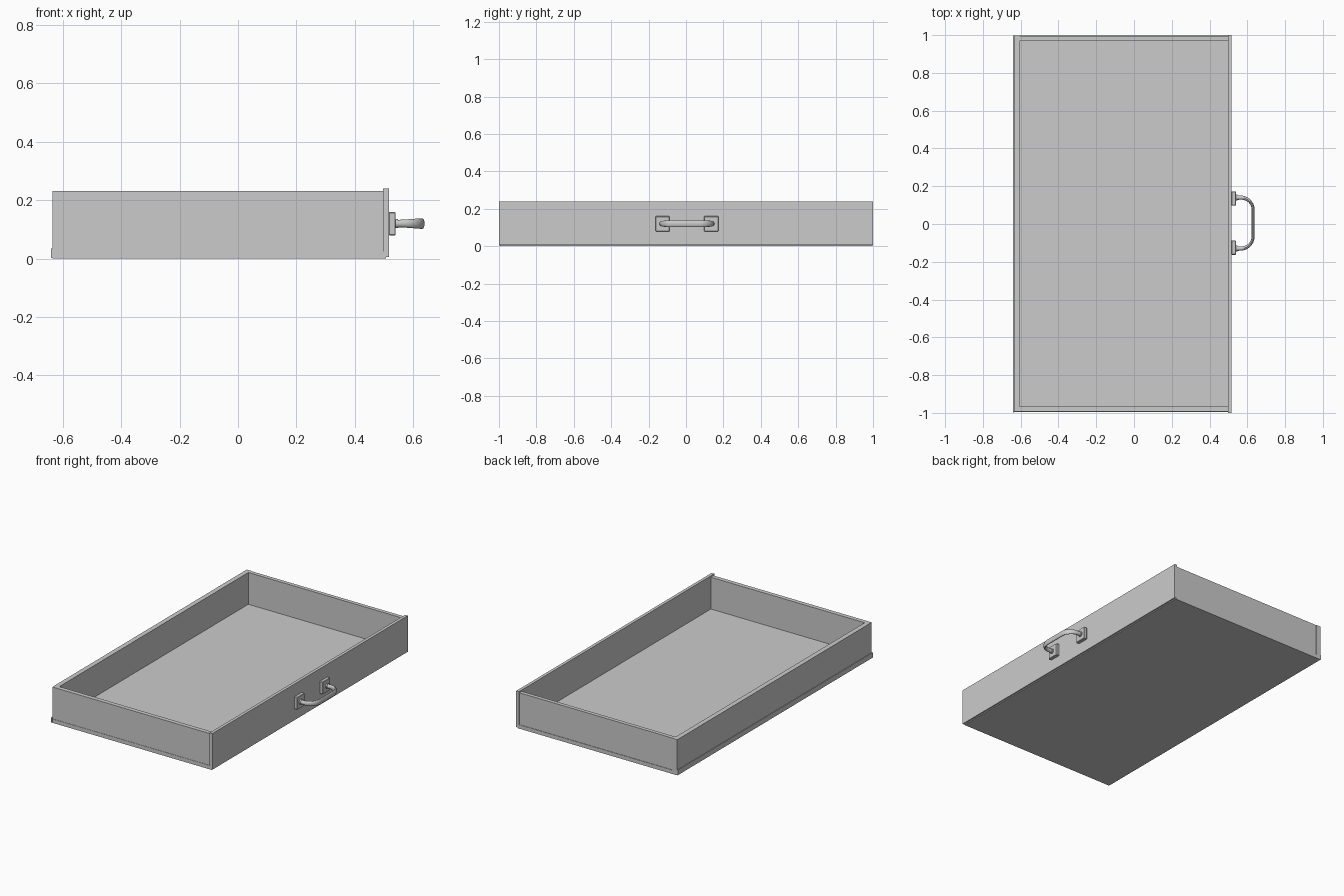
import bpy, bmesh, math
from mathutils import Vector

if "Cube" in bpy.data.objects:
    bpy.data.objects.remove(bpy.data.objects["Cube"])


def box(name, x0, x1, y0, y1, z0, z1):
    bm = bmesh.new()
    bmesh.ops.create_cube(bm, size=1)
    for v in bm.verts:
        v.co = ((x0 + x1) / 2 + v.co.x * (x1 - x0),
                (y0 + y1) / 2 + v.co.y * (y1 - y0),
                (z0 + z1) / 2 + v.co.z * (z1 - z0))
    return finish(name, bm)


def finish(name, bm):
    bmesh.ops.recalc_face_normals(bm, faces=bm.faces[:])
    me = bpy.data.meshes.new(name)
    bm.to_mesh(me)
    bm.free()
    ob = bpy.data.objects.new(name, me)
    bpy.context.collection.objects.link(ob)
    return ob


# Tray: floor, three walls and the slightly taller drawer front
box("floor_panel", -0.635, 0.507, -0.995, 0.998, 0.0, 0.025)
box("side_wall_near", -0.635, 0.497, -0.993, -0.965, 0.025, 0.231)
box("side_wall_far", -0.605, 0.497, 0.970, 0.995, 0.025, 0.231)
box("rear_wall", -0.636, -0.605, -0.965, 0.998, 0.025, 0.231)
box("rear_ledge", -0.640, -0.634, -0.998, 0.998, 0.002, 0.035)
box("drawer_front", 0.497, 0.517, -1.0, 1.0, 0.006, 0.24)

# Handle mounting plates and round collars
YC, ZC = 0.005, 0.12
for side, label in ((-1, "left"), (1, "right")):
    y = YC + side * 0.130
    plate = box("handle_plate_" + label, 0.516, 0.54, y - 0.038, y + 0.038, 0.079, 0.16)
    bev = plate.modifiers.new("soft_edges", 'BEVEL')
    bev.width = 0.003
    bev.segments = 1
    bpy.ops.mesh.primitive_cylinder_add(vertices=20, radius=0.016, depth=0.012,
                                        location=(0.542, y + side * 0.005, ZC),
                                        rotation=(0, math.pi / 2, 0))
    bpy.context.object.name = "handle_collar_" + label
    bpy.ops.object.shade_smooth_by_angle()

# Handle path: straight legs, rounded corners, straight grip
half = [(0.535, 0.135), (0.565, 0.135)]
for i in range(1, 11):
    a = math.pi / 2 * i / 10
    half.append((0.565 + 0.066 * math.sin(a), 0.070 + 0.065 * math.cos(a)))
half.append((0.631, 0.035))
path = [Vector((x, YC + y, ZC)) for x, y in half]
path += [Vector((x, YC - y, ZC)) for x, y in reversed(half)]

# Bow handle: oval section, round at the legs and flattened at the grip
bm = bmesh.new()
rings, N = [], 16
for i, p in enumerate(path):
    t = (path[min(i + 1, len(path) - 1)] - path[max(i - 1, 0)]).normalized()
    n = Vector((t.y, -t.x, 0))
    f = min(1, max(0, (p.x - 0.555) / 0.07))
    rn, rz = 0.012 - 0.004 * f, 0.0125 + 0.0055 * f
    rings.append([bm.verts.new(p + n * rn * math.cos(2 * math.pi * k / N)
                               + Vector((0, 0, rz * math.sin(2 * math.pi * k / N))))
                  for k in range(N)])
for a, b in zip(rings, rings[1:]):
    for k in range(N):
        j = (k + 1) % N
        bm.faces.new((a[k], a[j], b[j], b[k]))
bm.faces.new(rings[0])
bm.faces.new(rings[-1])
handle = finish("bow_handle", bm)
bpy.ops.object.select_all(action='DESELECT')
handle.select_set(True)
bpy.context.view_layer.objects.active = handle
bpy.ops.object.shade_smooth_by_angle()
